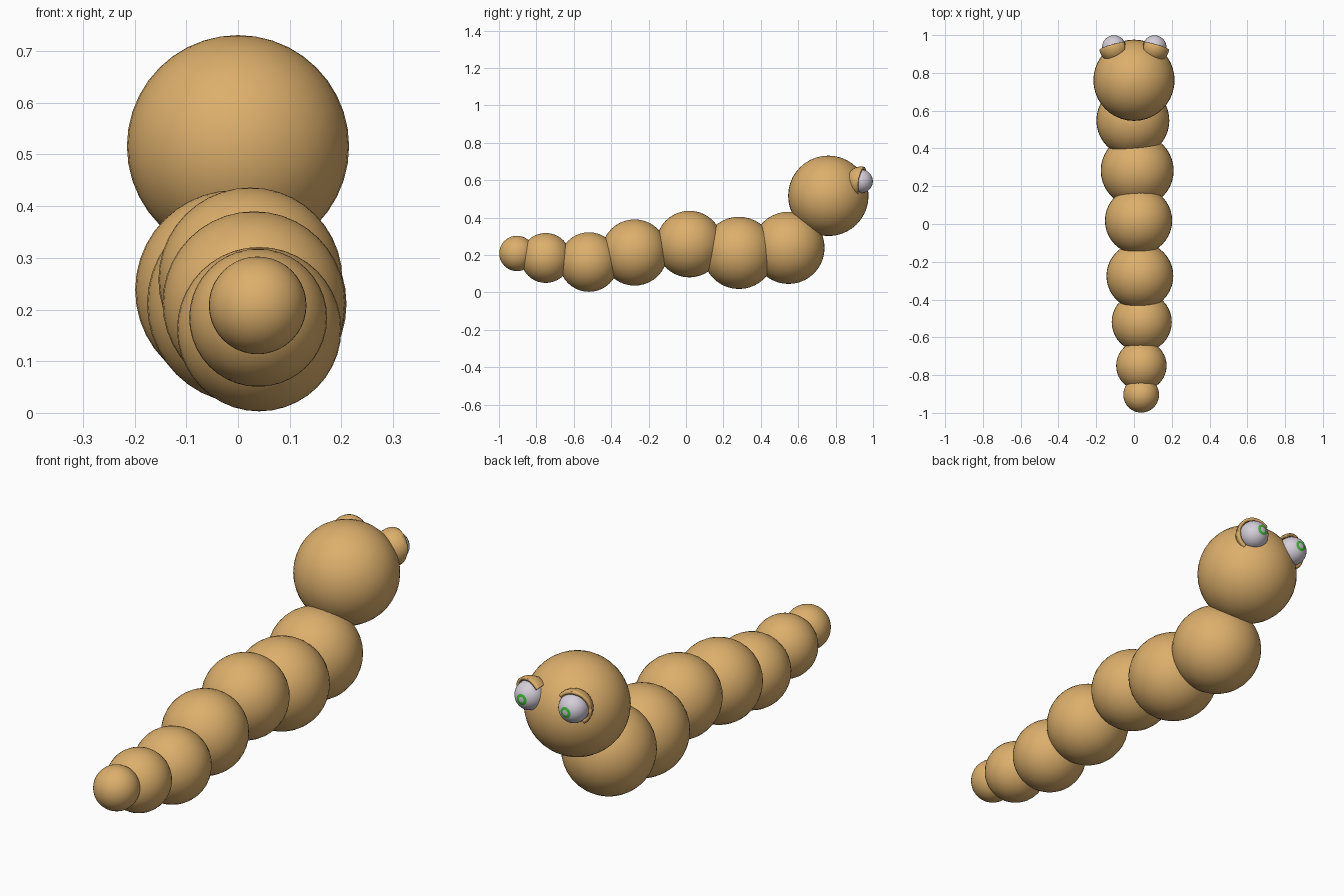
import bpy, bmesh, math
from mathutils import Matrix, Vector

if "Cube" in bpy.data.objects:
    bpy.data.objects.remove(bpy.data.objects["Cube"])


def material(name, rgb):
    m = bpy.data.materials.new(name)
    m.diffuse_color = (*rgb, 1)
    m.use_nodes = True
    m.node_tree.nodes["Principled BSDF"].inputs["Base Color"].default_value = m.diffuse_color
    return m


TAN = material("tan skin", (0.72, 0.43, 0.15))
WHITE = material("pale eye", (0.66, 0.61, 0.69))
GREEN = material("green iris", (0.05, 0.50, 0.04))


def ball(name, centre, radius, mats, segments=40, rings=20, forward=False, edit=None):
    """Smooth sphere; forward turns its pole to +y; edit changes the bmesh."""
    bm = bmesh.new()
    bmesh.ops.create_uvsphere(bm, u_segments=segments, v_segments=rings, radius=radius)
    if forward:
        bm.transform(Matrix.Rotation(-math.pi / 2, 4, 'X'))
    if edit:
        edit(bm)
    for f in bm.faces:
        f.smooth = True
    mesh = bpy.data.meshes.new(name)
    bm.to_mesh(mesh)
    bm.free()
    for m in mats:
        mesh.materials.append(m)
    ob = bpy.data.objects.new(name, mesh)
    ob.location = centre
    bpy.context.collection.objects.link(ob)
    return ob


# body segments, from neck to tail: x, y, z, radius
body = [(-0.006, 0.548, 0.238, 0.193), (0.017, 0.283, 0.211, 0.193),
        (0.024, 0.018, 0.258, 0.178), (0.031, -0.275, 0.213, 0.177),
        (0.041, -0.519, 0.162, 0.159), (0.039, -0.750, 0.184, 0.1335),
        (0.038, -0.904, 0.208, 0.0945)]
for i, (x, y, z, r) in enumerate(body):
    ball(f"body_segment_{i + 1}", (x, y, z), r, [TAN])

# head
ball("head", (0, 0.761, 0.516), 0.215, [TAN])


# green ring around the forward pole of each eye
def paint_iris(bm):
    for f in bm.faces:
        a = math.degrees(f.calc_center_median().angle(Vector((0, 1, 0))))
        f.material_index = 1 if 11.25 < a < 22.5 else 0


# eyes with a lid shell wrapping the upper, outer and rear sides
for side, label, x in ((-1, "left", -0.106), (1, "right", 0.109)):
    centre = (x, 0.936, 0.594)
    ball(label + "_eye", centre, 0.063, [WHITE, GREEN], 32, 16, True, paint_iris)

    def cut_lid(bm):
        for normal, offset in (((0.25 * side, 0.95, -0.15), 0.005),
                               ((-0.75 * side, 0, -0.62), 0.012)):
            n = Vector(normal).normalized()
            bmesh.ops.bisect_plane(bm, geom=bm.verts[:] + bm.edges[:] + bm.faces[:],
                                   plane_co=n * offset, plane_no=n, clear_outer=True)

    lid = ball(label + "_eyelid", centre, 0.079, [TAN], 32, 16, True, cut_lid)
    shell = lid.modifiers.new("thickness", 'SOLIDIFY')
    shell.thickness = 0.014
    shell.offset = -1
